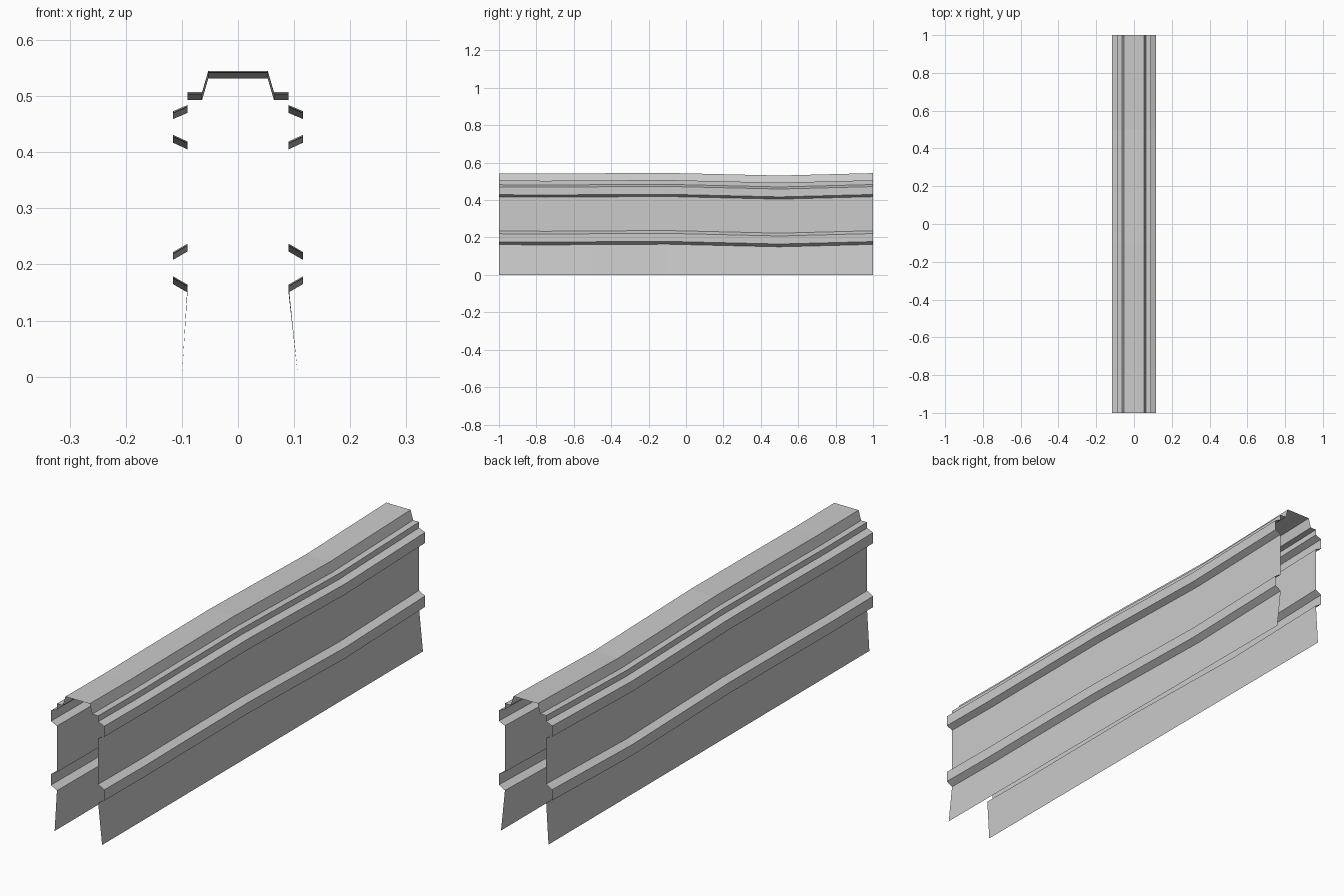
import bpy, bmesh

if "Cube" in bpy.data.objects:
    bpy.data.objects.remove(bpy.data.objects["Cube"])

# Half cross-section of the folded sheet, from crown down to the ground (x, z)
HALF = [(0.053, 0.545), (0.064, 0.507), (0.090, 0.507), (0.090, 0.484),
        (0.116, 0.473), (0.116, 0.431), (0.090, 0.419), (0.090, 0.237),
        (0.116, 0.222), (0.116, 0.179), (0.090, 0.164)]
LEFT_FOOT, RIGHT_FOOT = (-0.100, 0.0), (0.107, 0.0)

# Gentle sag along the length (y, z offset)
STATIONS = [(-1.0, -0.002), (-0.75, -0.004), (-0.5, -0.002),
            (-0.1, 0.0), (0.5, -0.014), (1.0, -0.001)]

profile = [LEFT_FOOT] + [(-x, z) for x, z in reversed(HALF)] + HALF + [RIGHT_FOOT]


def sweep(name, section, stations):
    """Loft an open section through the stations; ground points stay level."""
    bm = bmesh.new()
    rows = [[bm.verts.new((x, y, z + dz if z > 0 else 0)) for x, z in section]
            for y, dz in stations]
    for a, b in zip(rows, rows[1:]):
        for i in range(len(section) - 1):
            bm.faces.new((a[i], a[i + 1], b[i + 1], b[i]))
    bm.normal_update()
    mesh = bpy.data.meshes.new(name)
    bm.to_mesh(mesh)
    bm.free()
    obj = bpy.data.objects.new(name, mesh)
    bpy.context.collection.objects.link(obj)
    return obj


# Ribbed barrier: crown, shoulders and ribbed side walls as one open sheet
sweep("ribbed_barrier", profile, STATIONS)
